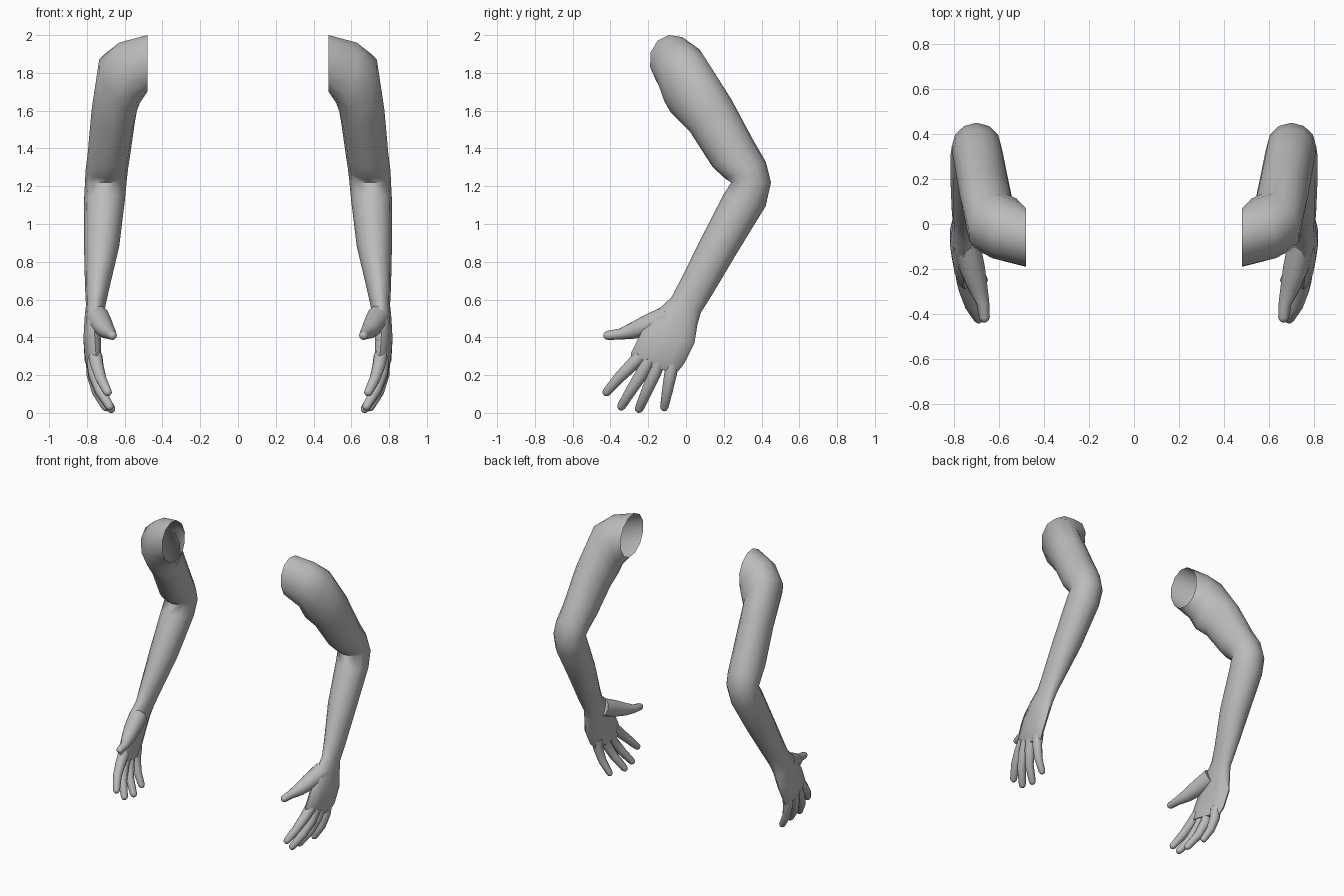
import bpy, bmesh, math
from mathutils import Vector

SIDES = 12
skin = bpy.data.materials.new("grey")
skin.diffuse_color = (0.5, 0.5, 0.5, 1)


def loft(name, rings, cap_start, cap_end):
    """Skin elliptical rings (centre, half axis U, half axis V) and mirror to the other side."""
    bm = bmesh.new()
    loops = []
    for c, u, v in rings:
        c, u, v = Vector(c), Vector(u), Vector(v)
        angles = [2 * math.pi * i / SIDES for i in range(SIDES)]
        loops.append([bm.verts.new(c + u * math.cos(a) + v * math.sin(a)) for a in angles])
    for a, b in zip(loops, loops[1:]):
        for i in range(SIDES):
            j = (i + 1) % SIDES
            bm.faces.new((a[i], a[j], b[j], b[i]))
    if cap_start:
        bm.faces.new(loops[0])
    if cap_end:
        bm.faces.new(loops[-1])
    bmesh.ops.recalc_face_normals(bm, faces=bm.faces)
    me = bpy.data.meshes.new(name)
    bm.to_mesh(me)
    bm.free()
    me.materials.append(skin)
    ob = bpy.data.objects.new(name, me)
    bpy.context.collection.objects.link(ob)
    ob.modifiers.new("mirror", 'MIRROR').use_mirror_merge = False
    bpy.ops.object.select_all(action='DESELECT')
    ob.select_set(True)
    bpy.context.view_layer.objects.active = ob
    bpy.ops.object.shade_smooth_by_angle(angle=math.radians(60))
    return ob


def digit(name, path):
    """Tapered round finger through (x, y, z, radius) points with a rounded tip."""
    pts = [Vector(p[:3]) for p in path]
    rad = [p[3] for p in path]
    tip = (pts[-1] - pts[-2]).normalized() * rad[-1]
    pts += [pts[-1] + tip * 0.55, pts[-1] + tip * 0.9]
    rad += [rad[-1] * 0.8, rad[-1] * 0.4]
    rings = []
    for i, p in enumerate(pts):
        d = (pts[min(i + 1, len(pts) - 1)] - pts[max(i - 1, 0)]).normalized()
        u = Vector((1, 0, 0))
        u = (u - d * u.dot(d)).normalized()
        rings.append((p, u * rad[i], d.cross(u) * rad[i]))
    return loft(name, rings, True, True)


# Arm from the open shoulder down to the knuckles
loft("arm", [
    ((0.48, -0.06, 1.85), (0, -0.03, 0.15), (0, 0.13, 0.02)),             # shoulder opening
    ((0.575, -0.02, 1.80), (0.055, -0.04, 0.16), (-0.03, 0.13, 0.05)),
    ((0.635, 0.01, 1.735), (0.10, -0.03, 0.135), (-0.02, 0.125, 0.085)),
    ((0.66, 0.13, 1.575), (0.115, 0, 0.03), (0, 0.11, 0.085)),
    ((0.683, 0.25, 1.37), (0.113, 0, 0), (0, 0.108, 0.07)),
    ((0.695, 0.315, 1.285), (0.112, 0, 0), (0, 0.107, 0.045)),
    ((0.70, 0.345, 1.22), (0.11, 0, 0), (0, 0.105, 0)),                   # elbow
    ((0.707, 0.31, 1.125), (0.108, 0, 0), (0, 0.112, -0.03)),
    ((0.722, 0.172, 0.88), (0.093, 0, 0), (0, 0.094, -0.04)),
    ((0.745, 0.055, 0.665), (0.065, 0, 0), (0, 0.085, -0.037)),
    ((0.753, 0.0, 0.57), (0.052, 0, 0), (0, 0.078, -0.04)),               # wrist
    ((0.762, -0.045, 0.505), (0.05, 0, 0), (0.005, 0.105, -0.04)),
    ((0.772, -0.095, 0.40), (0.046, 0, 0), (0.012, 0.14, -0.03)),         # palm
    ((0.768, -0.15, 0.29), (0.042, 0, 0), (0.015, 0.14, -0.03)),
    ((0.757, -0.168, 0.235), (0.03, 0, 0), (0.015, 0.122, -0.02)),
], False, True)

# Digits
digit("thumb", [(0.745, -0.09, 0.51, 0.062), (0.718, -0.20, 0.465, 0.056),
                (0.695, -0.28, 0.435, 0.044), (0.672, -0.35, 0.417, 0.029),
                (0.665, -0.415, 0.41, 0.024)])
digit("index_finger", [(0.755, -0.24, 0.30, 0.037), (0.745, -0.295, 0.245, 0.034),
                       (0.725, -0.36, 0.18, 0.029), (0.69, -0.42, 0.11, 0.023)])
digit("middle_finger", [(0.765, -0.195, 0.28, 0.036), (0.758, -0.235, 0.205, 0.034),
                        (0.73, -0.29, 0.12, 0.029), (0.68, -0.342, 0.035, 0.023)])
digit("ring_finger", [(0.768, -0.14, 0.28, 0.036), (0.76, -0.17, 0.20, 0.034),
                      (0.73, -0.21, 0.11, 0.029), (0.672, -0.248, 0.022, 0.023)])
digit("little_finger", [(0.77, -0.07, 0.28, 0.036), (0.768, -0.083, 0.20, 0.033),
                        (0.745, -0.10, 0.11, 0.028), (0.70, -0.115, 0.03, 0.022)])
